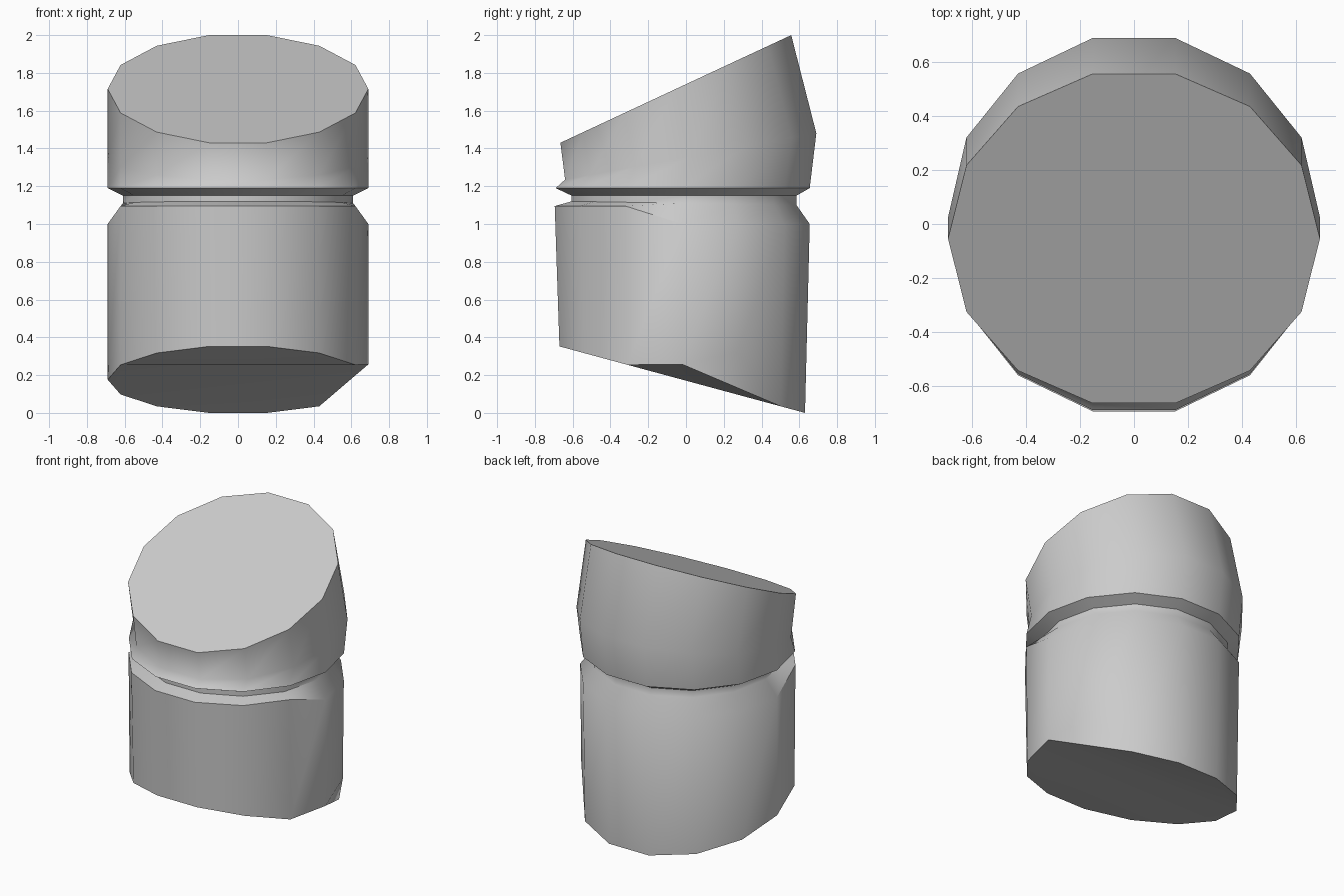
import bpy, bmesh, math

if "Cube" in bpy.data.objects:
    bpy.data.objects.remove(bpy.data.objects["Cube"])

N = 14
FLAT = math.cos(math.pi / N)   # the flats of the polygon face front and back

# Each ring: half width in x, front (y, z), back (y, z)
RINGS = [
    (0.69, (-0.67, 0.352), (0.63, 0.0)),
    (0.69, (-0.695, 1.095), (0.655, 1.0)),
    (0.61, (-0.605, 1.12), (0.585, 1.10)),
    (0.61, (-0.605, 1.15), (0.585, 1.15)),
    (0.69, (-0.69, 1.19), (0.655, 1.19)),
    (0.69, (-0.64, 1.235), (0.69, 1.48)),
    (0.69, (-0.665, 1.43), (0.557, 2.0)),
]


def make_ring(bm, half, front, back):
    verts = []
    for k in range(N):
        a = -math.pi / 2 + math.pi / N + k * 2 * math.pi / N
        t = 0.5 + 0.5 * math.sin(a) / FLAT
        y = front[0] + t * (back[0] - front[0])
        z = front[1] + t * (back[1] - front[1])
        verts.append(bm.verts.new((half * math.cos(a), y, z)))
    return verts


bm = bmesh.new()
rings = [make_ring(bm, *r) for r in RINGS]

# Shoulder: the front lip sits higher than the sides and back
for v in rings[1]:
    v.co.z = 1.095 if v.co.y < -0.15 else 1.0

# Chipped notch on the right of the slanted base
rings[0][3].co.z = 0.257
rings[0][4].co.z = 0.32

# Side walls
for lo, hi in zip(rings, rings[1:]):
    for k in range(N):
        j = (k + 1) % N
        bm.faces.new((lo[k], lo[j], hi[j], hi[k]))

# Slanted top and folded base
bm.faces.new(rings[-1])
for ids in ((11, 12, 13, 0, 1, 2), (2, 3, 9, 10, 11), (3, 5, 6, 7, 8, 9), (3, 4, 5)):
    bm.faces.new([rings[0][i] for i in ids])

bmesh.ops.recalc_face_normals(bm, faces=bm.faces)
mesh = bpy.data.meshes.new("grooved_post")
bm.to_mesh(mesh)
bm.free()
post = bpy.data.objects.new("grooved_post", mesh)
bpy.context.collection.objects.link(post)
bpy.context.view_layer.objects.active = post
post.select_set(True)
bpy.ops.object.shade_smooth_by_angle(angle=math.radians(50))
